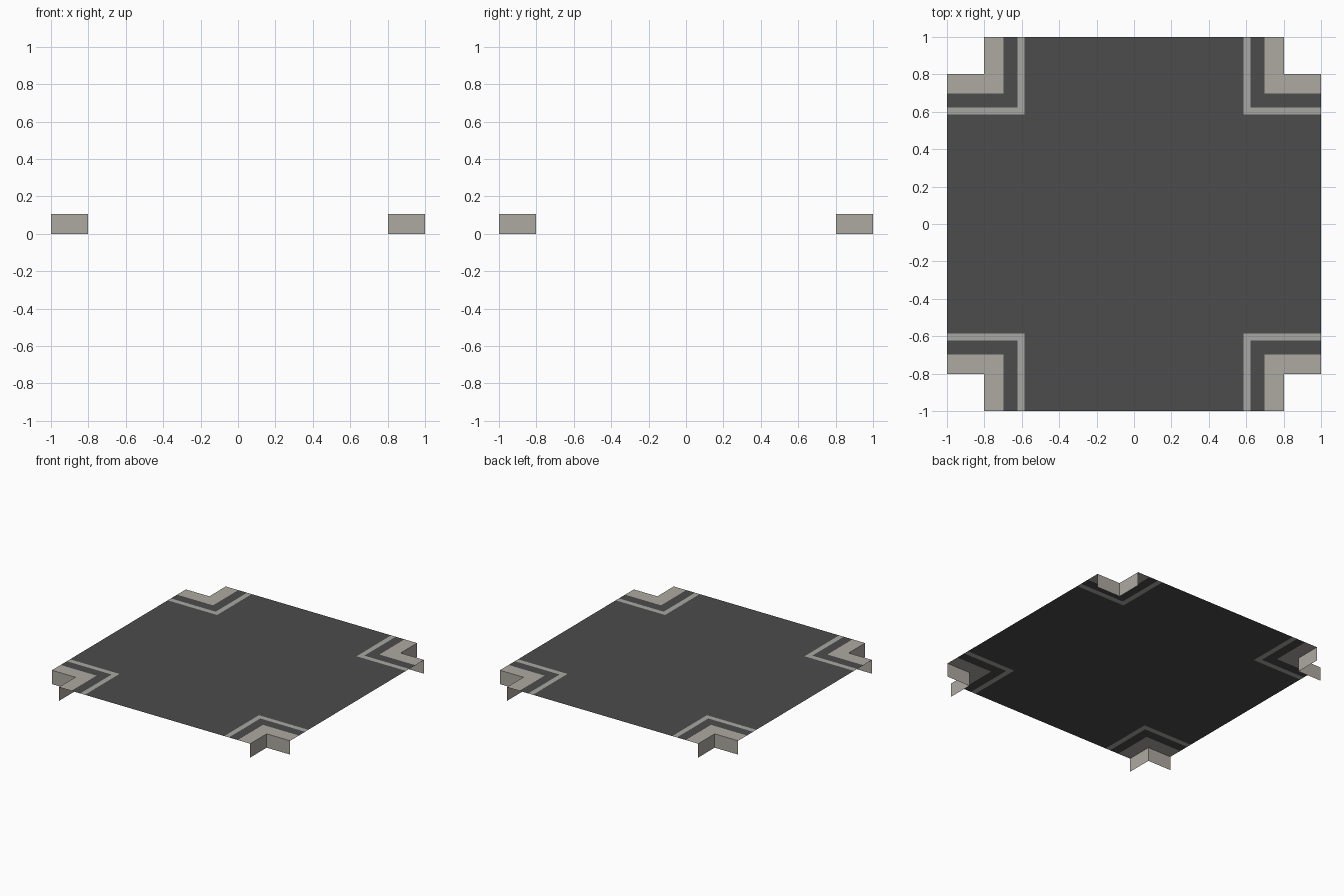
import bpy
import bmesh
from math import pi
from mathutils import Matrix

cube = bpy.data.objects.get("Cube")
if cube:
    bpy.data.objects.remove(cube)

TOP = 0.105                 # height of the paved surface
LINE_IN, LINE_OUT = 0.585, 0.624
CURB_IN, CURB_OUT = 0.698, 0.803


def material(name, rgb):
    mat = bpy.data.materials.new(name)
    mat.use_nodes = True
    color = (*rgb, 1)
    mat.diffuse_color = color
    bsdf = mat.node_tree.nodes["Principled BSDF"]
    bsdf.inputs["Base Color"].default_value = color
    bsdf.inputs["Roughness"].default_value = 0.9
    return mat


def build(name, polygons, mat):
    """Make one mesh from polygons, repeated at all four corners."""
    bm = bmesh.new()
    for quarter in range(4):
        turn = Matrix.Rotation(quarter * pi / 2, 3, "Z")
        for poly in polygons:
            bm.faces.new([bm.verts.new(turn @ Matrix.Identity(3) @ bm_vec(p)) for p in poly])
    bmesh.ops.remove_doubles(bm, verts=bm.verts, dist=0.0001)
    mesh = bpy.data.meshes.new(name)
    bm.to_mesh(mesh)
    bm.free()
    mesh.materials.append(mat)
    obj = bpy.data.objects.new(name, mesh)
    bpy.context.collection.objects.link(obj)
    return obj


def bm_vec(p):
    return Matrix.Translation(p).to_translation()


def corner_band(a, b):
    """L-shaped strip around one corner, between offsets a and b."""
    outline = [(a, a), (1, a), (1, b), (b, b), (b, 1), (a, 1)]
    return [(x, y, TOP) for x, y in outline]


asphalt = material("asphalt grey", (0.072, 0.072, 0.072))
paint = material("line paint", (0.39, 0.39, 0.365))
concrete = material("curb concrete", (0.42, 0.40, 0.36))

# Crossing: a quarter of the middle plus the strip outside each line
s = LINE_IN
quarter = [(0, 0, TOP), (s, -s, TOP), (1, -s, TOP), (1, s, TOP), (s, s, TOP)]
build("road_crossing", [quarter], asphalt)
build("road_shoulders", [corner_band(LINE_OUT, CURB_IN)], asphalt)

# Painted edge lines and curbs
build("edge_lines", [corner_band(LINE_IN, LINE_OUT)], paint)
build("curb_tops", [corner_band(CURB_IN, CURB_OUT)], concrete)

# Curb walls that drop to the ground at each notch
c = CURB_OUT
wall_x = [(c, c, 0), (c, 1, 0), (c, 1, TOP), (c, c, TOP)]
wall_y = [(1, c, 0), (c, c, 0), (c, c, TOP), (1, c, TOP)]
build("curb_walls", [wall_x, wall_y], concrete)
